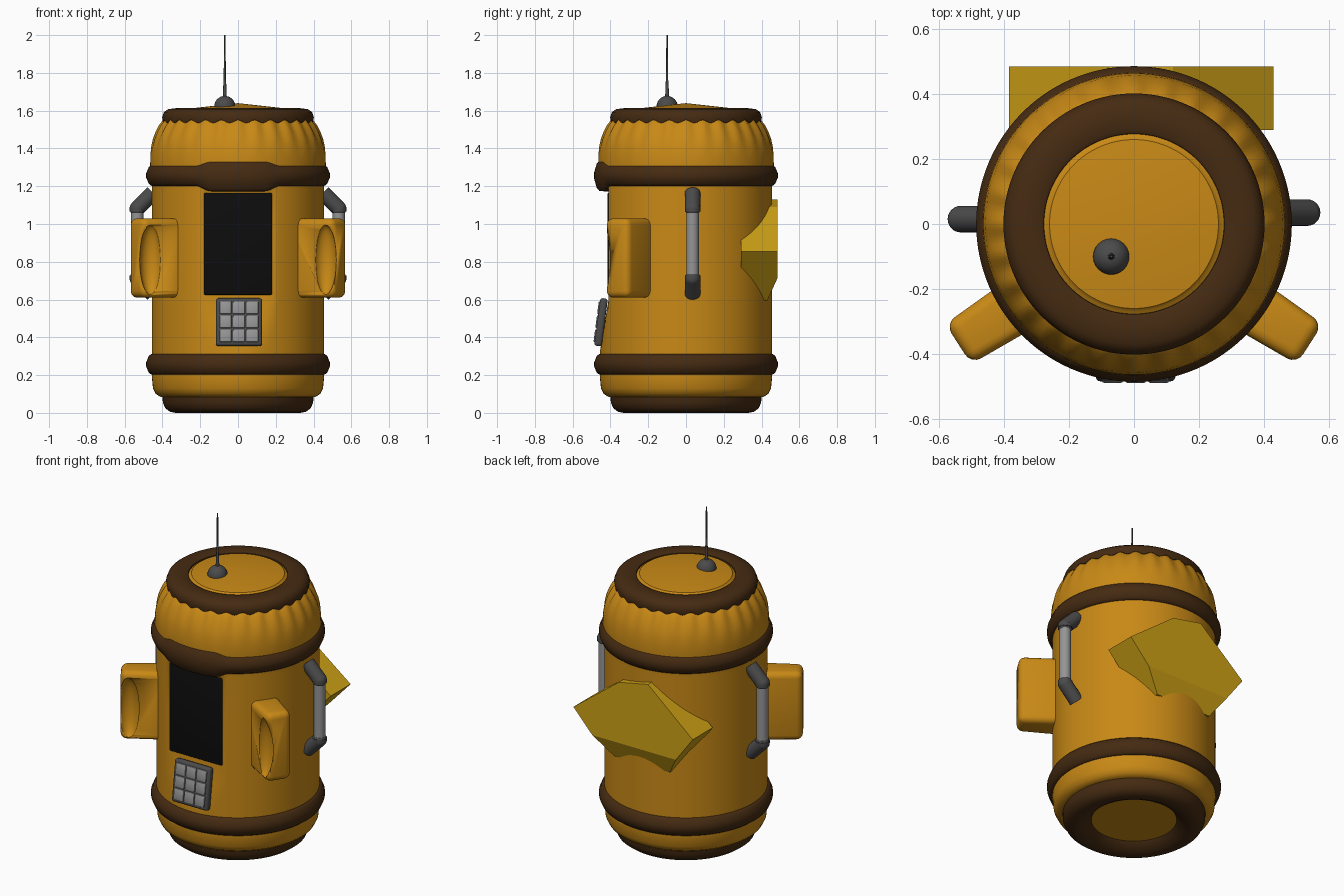
import bpy, bmesh, math
from mathutils import Matrix, Vector

if "Cube" in bpy.data.objects:
    bpy.data.objects.remove(bpy.data.objects["Cube"])


def material(name, rgb):
    m = bpy.data.materials.new(name)
    m.diffuse_color = (*rgb, 1)
    m.use_nodes = True
    m.node_tree.nodes["Principled BSDF"].inputs["Base Color"].default_value = m.diffuse_color
    return m


AMBER = material("amber", (0.58, 0.25, 0.008))
GOLD = material("gold", (0.62, 0.36, 0.008))
BROWN = material("brown", (0.06, 0.024, 0.006))
BLACK = material("black", (0.004, 0.004, 0.004))
DARK = material("dark_grey", (0.07, 0.07, 0.07))
GREY = material("grey", (0.3, 0.3, 0.3))


def finish(name, bm, mat, angle=35):
    bmesh.ops.recalc_face_normals(bm, faces=bm.faces)
    me = bpy.data.meshes.new(name)
    bm.to_mesh(me)
    bm.free()
    if angle:
        me.shade_smooth()
        me.set_sharp_from_angle(angle=math.radians(angle))
    me.materials.append(mat)
    ob = bpy.data.objects.new(name, me)
    bpy.context.collection.objects.link(ob)
    return ob


def lathe(name, profile, mat, segs=168, shape=None, closed=False):
    """Spin (radius, z) points around z; shape() may move each point."""
    bm = bmesh.new()
    rings = []
    for r, z in profile:
        if r == 0:
            rings.append([bm.verts.new((0, 0, z))] * segs)
            continue
        ring = []
        for i in range(segs):
            a = 2 * math.pi * i / segs
            p = Vector((r * math.cos(a), r * math.sin(a), z))
            ring.append(bm.verts.new(shape(p, a) if shape else p))
        rings.append(ring)
    pairs = list(zip(rings, rings[1:])) + ([(rings[-1], rings[0])] if closed else [])
    for lo, hi in pairs:
        for i in range(segs):
            j = (i + 1) % segs
            bm.faces.new(list(dict.fromkeys((lo[i], lo[j], hi[j], hi[i]))))
    return finish(name, bm, mat)


def box(name, size, mat, matrix, bevel=0.01, segs=3, taper=1.0):
    bm = bmesh.new()
    bmesh.ops.create_cube(bm, size=1)
    for v in bm.verts:
        v.co = Vector(a * b for a, b in zip(v.co, size))
        if v.co.x > 0:
            v.co.y *= taper
    bmesh.ops.bevel(bm, geom=bm.edges[:], offset=bevel, segments=segs, profile=0.5, affect='EDGES')
    bm.transform(matrix)
    return finish(name, bm, mat)


def add_tube(bm, a, b, r1, r2, segs=24):
    a, b = Vector(a), Vector(b)
    rot = (b - a).to_track_quat('Z', 'Y').to_matrix().to_4x4()
    bmesh.ops.create_cone(bm, cap_ends=True, segments=segs, radius1=r1, radius2=r2,
                          depth=(b - a).length, matrix=Matrix.Translation((a + b) / 2) @ rot)


def add_ball(bm, c, r):
    bmesh.ops.create_uvsphere(bm, u_segments=24, v_segments=16, radius=r, matrix=Matrix.Translation(c))


# Barrel body: flattened front, pleated shoulder
def body_shape(p, a):
    if 0.33 < p.z < 1.19:
        limit = -0.455 + 0.045 * min(1, (p.z - 0.33) / 0.27)
        p.y = max(p.y, limit)
    if 1.38 < p.z < 1.57:
        k = 1 + 0.02 * (p.z - 1.38) / 0.17 * math.cos(28 * a)
        p.x *= k
        p.y *= k
    return p


lathe("body", [(0, .045), (.25, .045), (.3, .085), (.41, .085), (.435, .1), (.45, .13), (.456, .19),
               (.456, .33), (.456, .4), (.456, .5), (.456, .6), (.456, .9), (.456, 1.18),
               (.456, 1.2), (.465, 1.3), (.464, 1.36), (.458, 1.41), (.447, 1.45), (.43, 1.49),
               (.41, 1.525), (.385, 1.555), (.33, 1.58), (.27, 1.6), (.26, 1.611), (0, 1.64)],
      AMBER, shape=body_shape)

# Brown base ring and top rim
lathe("base_ring", [(.235, .05), (.25, .03), (.3, .004), (.33, 0), (.36, .006), (.385, .025),
                    (.398, .055), (.4, .095), (.3, .1)], BROWN, closed=True)


def rim_shape(p, a):
    if p.z < 1.56:
        p.z += 0.008 * math.cos(28 * a)
    return p


lathe("top_rim", [(.37, 1.535), (.398, 1.543), (.402, 1.565), (.392, 1.592), (.37, 1.608),
                  (.33, 1.613), (.29, 1.612), (.278, 1.606), (.275, 1.58)], BROWN,
      shape=rim_shape, closed=True)

# Brown hoops; the upper one swells into a hood above the screen
HOOP = [(.43, -.056), (.458, -.055), (.472, -.045), (.486, -.012), (.486, .012),
        (.472, .045), (.458, .055), (.43, .056)]


def hood_shape(p, a):
    if p.y < 0:
        t = min(1, max(0, (0.225 - abs(p.x)) / 0.08))
        t = t * t * (3 - 2 * t)
        dz = p.z - 1.257
        p.z = 1.257 + dz * (1 + t * (0.42 if dz > 0 else 0.5))
    return p


lathe("lower_hoop", [(r, z + .257) for r, z in HOOP], BROWN, closed=True)
lathe("upper_hoop", [(r, z + 1.257) for r, z in HOOP], BROWN, shape=hood_shape, closed=True)

# Front screen and keypad
box("screen", (.36, .04, .54), BLACK, Matrix.Translation((0, -.395, .895)), .006)
PAD = Matrix.Translation((.005, -.45, .48)) @ Matrix.Rotation(-.13, 4, 'X')
box("keypad", (.245, .04, .255), DARK, PAD, .014)
for row in (-1, 0, 1):
    for col in (-1, 0, 1):
        box("key", (.064, .02, .068), GREY,
            PAD @ Matrix.Translation((col * .071, -.016, row * .075)), .006, 2)

for sx in (-1, 1):
    # Side blocks with a scooped hand hold facing forward
    d = Vector((sx * .84, -.54, 0)).normalized()
    t = Vector((-sx * .54, -.84, 0)).normalized()
    yaw = Matrix.Rotation(math.atan2(d.y, d.x), 4, 'Z')
    block = box("side_block", (.29, .175, .42), AMBER,
                Matrix.Translation(d * .51 + t * .018 + Vector((0, 0, .82))) @ yaw, .035, 4, .84)
    bm = bmesh.new()
    add_ball(bm, (0, 0, 0), 1)
    bm.transform(Matrix.Translation(d * .61 + t * .095 + Vector((0, 0, .81))) @ yaw
                 @ Matrix.Diagonal((.06, .06, .185, 1)))
    scoop = finish("scoop_cutter", bm, AMBER)
    scoop.hide_render = True
    scoop.hide_viewport = True
    cut = block.modifiers.new("scoop", 'BOOLEAN')
    cut.operation, cut.solver, cut.object = 'DIFFERENCE', 'EXACT', scoop

    # Side grab bars with bent ends
    y = .015 if sx < 0 else .035
    bm = bmesh.new()
    add_tube(bm, (sx * .533, y, .7), (sx * .533, y, 1.1), .033, .033)
    finish("grab_bar", bm, GREY)
    bm = bmesh.new()
    for s in (-1, 1):
        knee = (sx * .533, y, .897 + s * .185)
        add_tube(bm, (sx * .533, y, .897 + s * .17), knee, .041, .041)
        add_ball(bm, knee, .041)
        add_tube(bm, knee, (sx * .45, y, .897 + s * .268), .041, .041)
    finish("grab_bar_ends", bm, DARK)

# Angular back plate, lower part folding into the body
OUTLINE = [(.43, .485, .855), (.12, .485, 1.09), (-.08, .485, 1.13), (-.385, .485, .87),
           (-.27, .485, .715), (-.19, .43, .595), (.19, .43, .595), (.3, .485, .715)]
bm = bmesh.new()
back = [bm.verts.new(p) for p in OUTLINE]
front = [bm.verts.new((x, .29, z)) for x, y, z in OUTLINE]
for vs in (back, front):
    bm.faces.new([vs[i] for i in (0, 1, 2, 3, 4, 7)])
    bm.faces.new([vs[i] for i in (4, 5, 6, 7)])
for i in range(8):
    j = (i + 1) % 8
    bm.faces.new((back[i], back[j], front[j], front[i]))
finish("back_plate", bm, GOLD, 0)

# Antenna
bm = bmesh.new()
add_ball(bm, (-.07, -.1, 1.622), .056)
finish("antenna_base", bm, DARK)
bm = bmesh.new()
add_tube(bm, (-.07, -.1, 1.66), (-.07, -.1, 1.76), .011, .007, 12)
add_tube(bm, (-.07, -.1, 1.76), (-.07, -.1, 2.0), .006, .004, 12)
finish("antenna_rod", bm, DARK)
